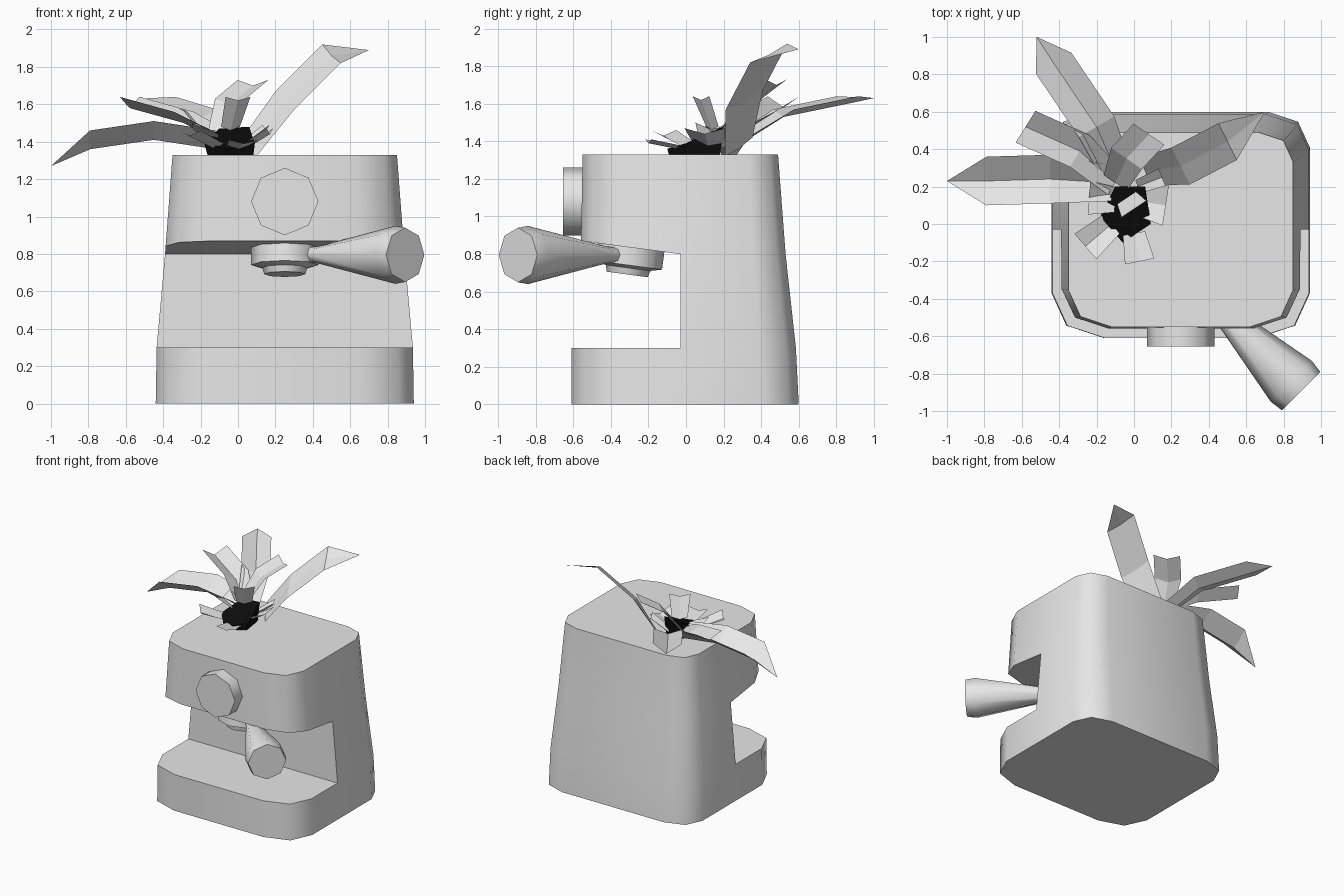
import bpy, bmesh, math
from mathutils import Vector

if "Cube" in bpy.data.objects:
    bpy.data.objects.remove(bpy.data.objects["Cube"], do_unlink=True)


def material(name, rgb):
    m = bpy.data.materials.new(name)
    m.use_nodes = True
    m.diffuse_color = (*rgb, 1)
    m.node_tree.nodes["Principled BSDF"].inputs["Base Color"].default_value = (*rgb, 1)
    return m


GREY = material("light grey", (0.8, 0.8, 0.8))
BLACK = material("soil black", (0.004, 0.004, 0.004))


def add(name, bm, mat):
    bmesh.ops.recalc_face_normals(bm, faces=bm.faces[:])
    me = bpy.data.meshes.new(name)
    bm.to_mesh(me)
    bm.free()
    me.materials.append(mat)
    ob = bpy.data.objects.new(name, me)
    bpy.context.scene.collection.objects.link(ob)
    return ob


def loft(name, rings, mat=GREY):
    """Skin a list of equal-length closed rings and cap both ends."""
    bm = bmesh.new()
    vs = [[bm.verts.new(p) for p in ring] for ring in rings]
    n = len(vs[0])
    for a, b in zip(vs, vs[1:]):
        for i in range(n):
            j = (i + 1) % n
            bm.faces.new((a[i], a[j], b[j], b[i]))
    bm.faces.new(vs[0][::-1])
    bm.faces.new(vs[-1])
    return add(name, bm, mat)


def select(ob):
    bpy.ops.object.select_all(action="DESELECT")
    ob.select_set(True)
    bpy.context.view_layer.objects.active = ob


def smooth(ob):
    select(ob)
    bpy.ops.object.shade_smooth_by_angle(angle=math.radians(50))


def turned(name, start, axis, profile):
    """Eight-sided turned part; profile lists (radius, distance along axis)."""
    axis, start = Vector(axis).normalized(), Vector(start)
    q = axis.to_track_quat("Z", "Y")
    angles = [math.tau * i / 8 for i in range(8)]
    rings = [[start + q @ Vector((r * math.cos(a), r * math.sin(a), d)) for a in angles]
             for r, d in profile]
    smooth(loft(name, rings))


# Body: tapered block with rounded upright corners
CX = 0.25


def outline(z, hw, front, back, r):
    corner = [(0, 1), (0.28, 0.28), (1, 0)]   # inset from corner, in radii
    pts = []
    for sx, y, sy, k in ((-1, front, 1, r), (1, front, 1, r),
                         (1, back, -1, r * 0.8), (-1, back, -1, r * 0.8)):
        c = [(CX + sx * (hw - k * u), y + sy * k * v * 0.85, z) for u, v in corner]
        pts += c if sx * sy < 0 else c[::-1]
    return pts


body = loft("machine_body", [
    outline(0, 0.69, -0.61, 0.60, 0.28),
    outline(0.3, 0.685, -0.61, 0.585, 0.28),
    outline(0.8, 0.64, -0.56, 0.53, 0.25),
    outline(1.33, 0.60, -0.55, 0.49, 0.23)])

# Cup bay cut out of the front
bay = [(-1, 0.3), (-0.03, 0.3), (-0.03, 0.8), (-1, 0.928)]
cutter = loft("bay_cutter", [[(x, y, z) for y, z in bay] for x in (-1, 2)])
cutter.hide_render = True
mod = body.modifiers.new("bay", "BOOLEAN")
mod.operation, mod.solver, mod.object = "DIFFERENCE", "EXACT", cutter
select(body)
bpy.ops.object.modifier_apply(modifier=mod.name)
bpy.data.objects.remove(cutter, do_unlink=True)
smooth(body)

# Knob, brew head and handle
turned("front_knob", (CX, -0.53, 1.08), (0, -1, 0), [(0.18, 0), (0.18, 0.125)])
turned("brew_head", (CX, -0.29, 0.86), (0, -0.135, -1),
       [(0.18, 0), (0.18, 0.12), (0.12, 0.135), (0.11, 0.17)])
turned("brew_handle", (0.36, -0.36, 0.795), (1, -1, 0),
       [(0.04, 0), (0.045, 0.09), (0.155, 0.68), (0.145, 0.755)])


# Leaves: blades folded along a low centre rib
def leaf(name, rib, width, fold, pointed=False, roll=0.0):
    rib = [Vector(p) for p in rib]
    along = rib[-1] - rib[0]
    side = Vector((along.y, -along.x, 0)).normalized() * width
    up = Vector((0, 0, 1))
    bm = bmesh.new()
    rows = []
    for i, p in enumerate(rib):
        if pointed and i == len(rib) - 1:
            t = bm.verts.new(p)
            a, b, c = rows[-1]
            bm.faces.new((a, b, t))
            bm.faces.new((b, c, t))
            break
        k = 0.75 if i == 0 else 1
        rows.append([bm.verts.new(q) for q in (p - side * k + up * (fold + roll), p,
                                               p + side * k + up * (fold - roll))])
        if i:
            for j in (0, 1):
                bm.faces.new((rows[-2][j], rows[-2][j + 1], rows[-1][j + 1], rows[-1][j]))
    add(name, bm, GREY)


leaf("tall_leaf", [(0.06, 0.28, 1.36), (0.25, 0.31, 1.61), (0.5, 0.44, 1.86),
                   (0.7, 0.6, 1.89)], 0.11, 0.01, True, 0.05)
leaf("right_leaf", [(-0.12, 0.22, 1.36), (-0.45, 0.24, 1.41), (-0.79, 0.23, 1.36),
                    (-1, 0.23, 1.27)], 0.13, 0.1, True)
leaf("back_leaf", [(-0.08, 0.25, 1.36), (-0.2, 0.52, 1.53), (-0.43, 0.86, 1.6),
                   (-0.52, 1, 1.63)], 0.11, 0.04, True)

small = {
    "back_right": ([(-0.1, 0.22, 1.4), (-0.29, 0.39, 1.5), (-0.58, 0.52, 1.58)], 0.1, 0.06),
    "back_left": ([(-0.1, 0.22, 1.42), (-0.04, 0.35, 1.6), (0.08, 0.48, 1.7)], 0.1, 0.03),
    "front_right": ([(-0.12, 0.0, 1.36), (-0.26, -0.12, 1.43)], 0.09, 0.03),
    "front": ([(0.0, -0.05, 1.36), (0.03, -0.2, 1.39)], 0.08, 0.02),
    "left": ([(0.04, 0.12, 1.36), (0.17, 0.1, 1.44)], 0.11, 0.03),
    "right": ([(-0.1, 0.13, 1.4), (-0.24, 0.14, 1.46)], 0.09, 0.04),
    "upright": ([(-0.04, 0.14, 1.46), (0.0, 0.08, 1.62)], 0.08, 0.02),
    "inner": ([(0.02, 0.2, 1.36), (0.15, 0.25, 1.46)], 0.05, 0.03),
}
for place, (rib, width, fold) in small.items():
    leaf(place + "_small_leaf", rib, width, fold)

# Dark sloping mound the leaves grow from
crown = [(-0.06, -0.1, 1.36), (0.09, 0, 1.39), (0.06, 0.2, 1.48),
         (-0.1, 0.2, 1.47), (-0.18, 0.04, 1.39)]
loft("soil_mound", [[(x * 0.9, y * 0.9, 1.325) for x, y, z in crown], crown], BLACK)
